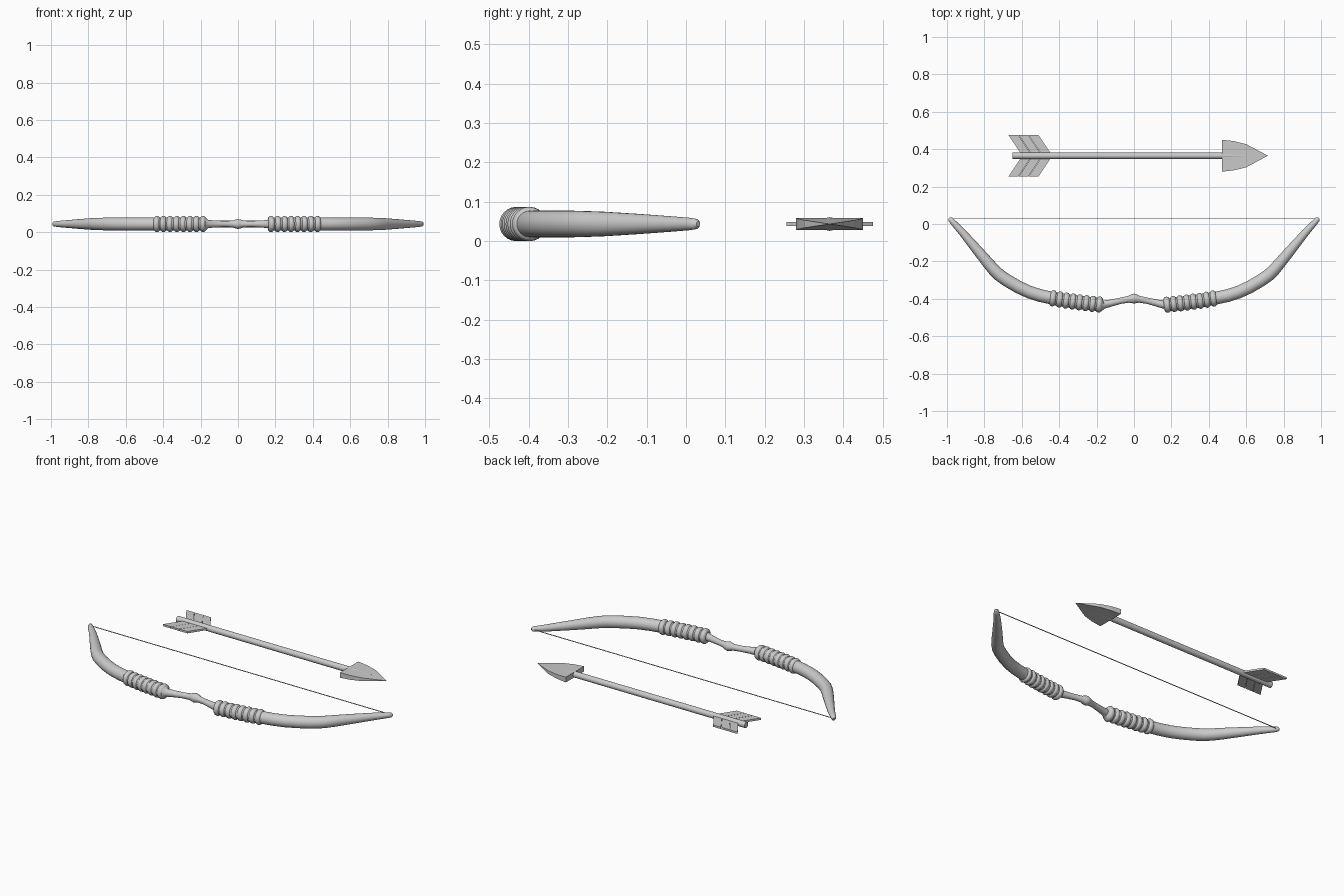
import bpy, bmesh
from math import sin, cos, pi
from mathutils import Vector

if "Cube" in bpy.data.objects:
    bpy.data.objects.remove(bpy.data.objects["Cube"])

Z = 0.0435   # height of the common centre plane
AY = 0.365   # arrow axis


def finish(name, bm, smooth=True):
    bmesh.ops.recalc_face_normals(bm, faces=bm.faces)
    me = bpy.data.meshes.new(name)
    bm.to_mesh(me)
    bm.free()
    ob = bpy.data.objects.new(name, me)
    bpy.context.collection.objects.link(ob)
    if smooth:
        bpy.ops.object.select_all(action='DESELECT')
        bpy.context.view_layer.objects.active = ob
        ob.select_set(True)
        bpy.ops.object.shade_smooth_by_angle(angle=0.7)
    return ob


def sweep(name, pts, n=16):
    """Round tube along a flat path of (x, y, radius)."""
    bm = bmesh.new()
    rings = []
    for i, (x, y, r) in enumerate(pts):
        a, b = pts[max(i - 1, 0)], pts[min(i + 1, len(pts) - 1)]
        t = Vector((b[0] - a[0], b[1] - a[1])).normalized()
        rings.append([bm.verts.new((x - t.y * r * cos(2 * pi * k / n),
                                    y + t.x * r * cos(2 * pi * k / n),
                                    Z + r * sin(2 * pi * k / n))) for k in range(n)])
    for p, q in zip(rings, rings[1:]):
        for k in range(n):
            bm.faces.new((p[k], p[(k + 1) % n], q[(k + 1) % n], q[k]))
    bm.faces.new(rings[0])
    bm.faces.new(rings[-1])
    return finish(name, bm)


def plate(name, outline, h):
    """Flat outline of (x, y) thickened by h either side of the centre plane."""
    bm = bmesh.new()
    lo = [bm.verts.new((x, y, Z - h)) for x, y in outline]
    hi = [bm.verts.new((x, y, Z + h)) for x, y in outline]
    n = len(lo)
    bm.faces.new(lo)
    bm.faces.new(hi)
    for k in range(n):
        bm.faces.new((lo[k], lo[(k + 1) % n], hi[(k + 1) % n], hi[k]))
    return finish(name, bm, False)


# bow stave: right half, mirrored to the left
half = [(0.012, -0.4, 0.024), (0.03, -0.403, 0.018), (0.07, -0.41, 0.0165),
        (0.12, -0.422, 0.0185), (0.16, -0.431, 0.022), (0.172, -0.432, 0.035),
        (0.26, -0.423, 0.036), (0.36, -0.41, 0.036), (0.44, -0.396, 0.034),
        (0.50, -0.383, 0.034), (0.56, -0.364, 0.034), (0.62, -0.336, 0.034),
        (0.68, -0.301, 0.034), (0.72, -0.273, 0.0335), (0.752, -0.242, 0.0325),
        (0.785, -0.203, 0.031), (0.85, -0.125, 0.026), (0.92, -0.042, 0.020),
        (0.97, 0.012, 0.0155), (0.983, 0.026, 0.013), (0.989, 0.031, 0.006)]
stave = [(-x, y, r) for x, y, r in reversed(half)] + [(0, -0.399, 0.027)] + half
sweep("bow_stave", stave, 24)

# wrapped grip rings
for side, label, x0 in ((-1, "left", 0.186), (1, "right", 0.177)):
    for i in range(8):
        x = x0 + i * 0.0353
        for a, b in zip(half, half[1:]):
            if a[0] <= x <= b[0]:
                y = a[1] + (b[1] - a[1]) * (x - a[0]) / (b[0] - a[0])
        bpy.ops.mesh.primitive_torus_add(
            location=(side * x, y, Z), rotation=(0, pi / 2, side * 0.12),
            major_radius=0.0265, minor_radius=0.017,
            major_segments=24, minor_segments=12)
        ring = bpy.context.object
        ring.name = f"grip_ring_{label}_{i + 1}"
        bpy.ops.object.shade_smooth_by_angle(angle=0.7)

# bow string
sweep("bow_string", [(-0.982, 0.028, 0.0025), (0.982, 0.028, 0.0025)], 8)

# arrow shaft, narrowing inside the head
sweep("arrow_shaft", [(-0.65, AY, 0.0175), (0.47, AY, 0.0175), (0.615, AY, 0.009)], 16)

# arrow head: thick at the back, pinched at the point
bm = bmesh.new()
rows = [[bm.verts.new((x, AY + sy * w, Z + sz * h))
         for sy, sz in ((-1, -1), (1, -1), (1, 1), (-1, 1))]
        for x, w, h in ((0.47, 0.085, 0.0155), (0.53, 0.079, 0.013), (0.60, 0.062, 0.0095))]
tip = bm.verts.new((0.716, AY, Z))
bm.faces.new(rows[0])
for k in range(4):
    j = (k + 1) % 4
    for p, q in zip(rows, rows[1:]):
        bm.faces.new((p[k], p[j], q[j], q[k]))
    bm.faces.new((rows[-1][k], rows[-1][j], tip))
finish("arrow_head", bm, False)

# fletching: three slanted vanes on each side
for side, label in ((-1, "near"), (1, "far")):
    for i in range(3):
        a, b = i * 0.054, i * 0.054 + 0.052
        y0, y1 = AY + side * 0.005, AY + side * 0.11
        plate(f"fletching_{label}_{i + 1}",
              [(-0.6 + a, y0), (-0.6 + b, y0), (-0.67 + b, y1), (-0.67 + a, y1)], 0.0055)
